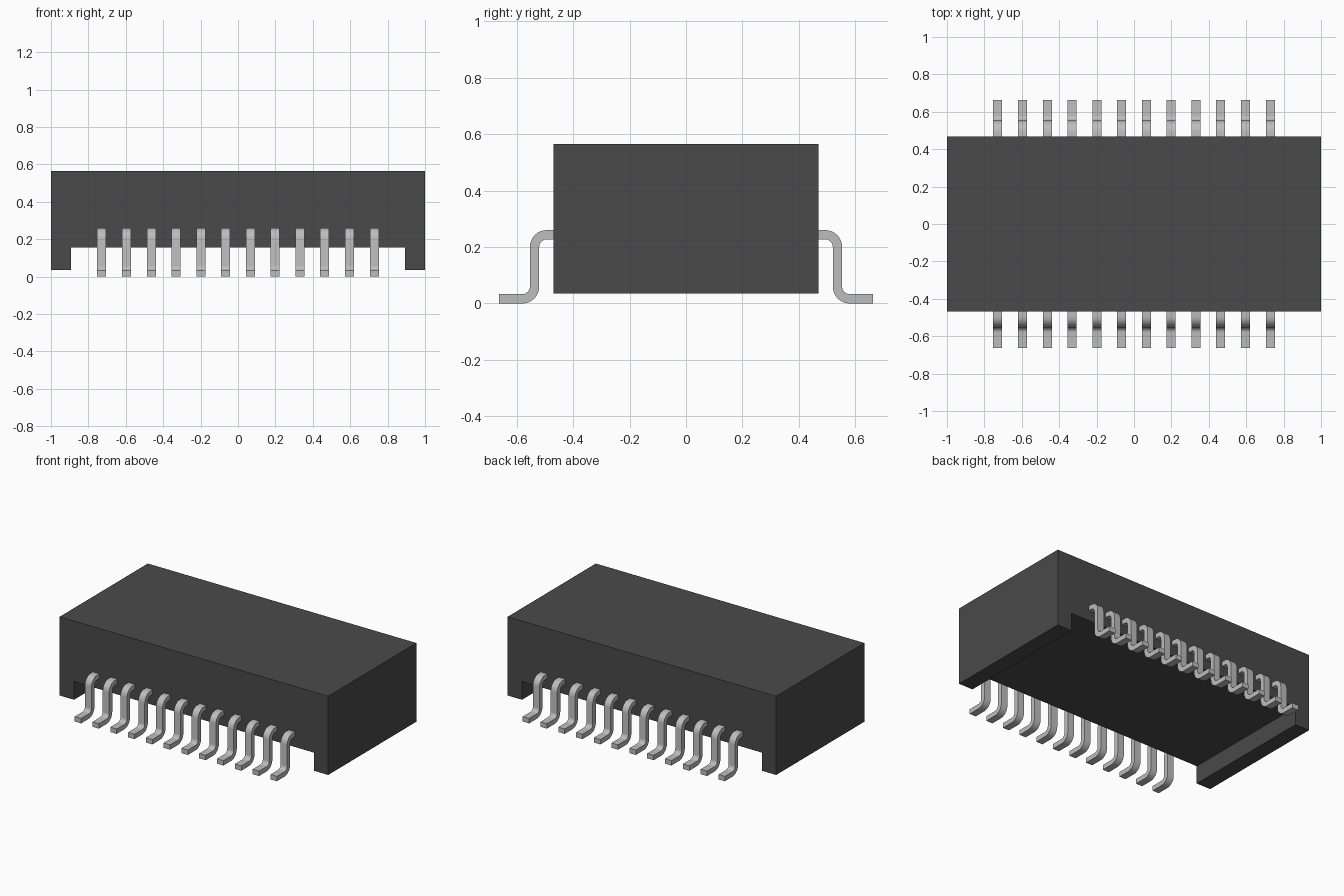
import bpy, bmesh, math

cube = bpy.data.objects.get("Cube")
if cube:
    bpy.data.objects.remove(cube, do_unlink=True)

PIN_COUNT, PIN_PITCH, PIN_WIDTH, PIN_THICK = 12, 0.1325, 0.048, 0.033
BEND = 0.0435          # centreline bend radius
STEPS = 8


def material(name, rgb, rough):
    m = bpy.data.materials.new(name)
    m.use_nodes = True
    m.diffuse_color = (*rgb, 1)
    b = m.node_tree.nodes["Principled BSDF"]
    b.inputs["Base Color"].default_value = (*rgb, 1)
    b.inputs["Roughness"].default_value = rough
    return m


def make_object(name, bm, mat):
    bmesh.ops.recalc_face_normals(bm, faces=bm.faces)
    me = bpy.data.meshes.new(name)
    bm.to_mesh(me)
    bm.free()
    me.materials.append(mat)
    ob = bpy.data.objects.new(name, me)
    bpy.context.collection.objects.link(ob)
    return ob


black = material("dark grey plastic", (0.068, 0.068, 0.068), 0.6)
metal = material("light grey metal", (0.51, 0.51, 0.51), 0.4)

# Housing: block with a channel underneath, extruded front to back
bm = bmesh.new()
profile = [(-1, 0.035), (-0.893, 0.035), (-0.893, 0.157), (0.893, 0.157),
           (0.893, 0.035), (1, 0.035), (1, 0.565), (-1, 0.565)]
face = bm.faces.new([bm.verts.new((x, -0.469, z)) for x, z in profile])
ext = bmesh.ops.extrude_face_region(bm, geom=[face])["geom"]
bmesh.ops.translate(bm, vec=(0, 0.938, 0),
                    verts=[v for v in ext if isinstance(v, bmesh.types.BMVert)])
make_object("housing", bm, black)

# Pin centreline in (y, z) with its normal angle: shoulder, two bends, foot
y_leg, z_top, z_foot = 0.5365, 0.2435, PIN_THICK / 2
path = [(0.465, z_top, math.pi / 2)]
for i in range(STEPS + 1):
    a = math.pi / 2 * (1 - i / STEPS)
    path.append((y_leg - BEND + BEND * math.cos(a),
                 z_top - BEND + BEND * math.sin(a), a))
for i in range(STEPS + 1):
    a = math.pi / 2 * i / STEPS
    path.append((y_leg + BEND - BEND * math.cos(a),
                 z_foot + BEND - BEND * math.sin(a), a))
path.append((0.662, z_foot, math.pi / 2))


def add_pin(bm, x, side):
    rings = []
    for y, z, a in path:
        ring = []
        for dx, dn in ((-1, -1), (1, -1), (1, 1), (-1, 1)):
            n = dn * PIN_THICK / 2
            ring.append(bm.verts.new((x + dx * PIN_WIDTH / 2,
                                      side * (y + n * math.cos(a)),
                                      z + n * math.sin(a))))
        rings.append(ring)
    for r, s in zip(rings, rings[1:]):
        for k in range(4):
            j = (k + 1) % 4
            bm.faces.new((r[k], r[j], s[j], s[k]))
    bm.faces.new(rings[0])
    bm.faces.new(rings[-1])


# One row of gull-wing pins on each long side
for name, side in (("front_pins", -1), ("back_pins", 1)):
    bm = bmesh.new()
    for i in range(PIN_COUNT):
        add_pin(bm, (i - (PIN_COUNT - 1) / 2) * PIN_PITCH, side)
    ob = make_object(name, bm, metal)
    bpy.ops.object.select_all(action='DESELECT')
    ob.select_set(True)
    bpy.context.view_layer.objects.active = ob
    bpy.ops.object.shade_smooth_by_angle(angle=math.radians(30))
